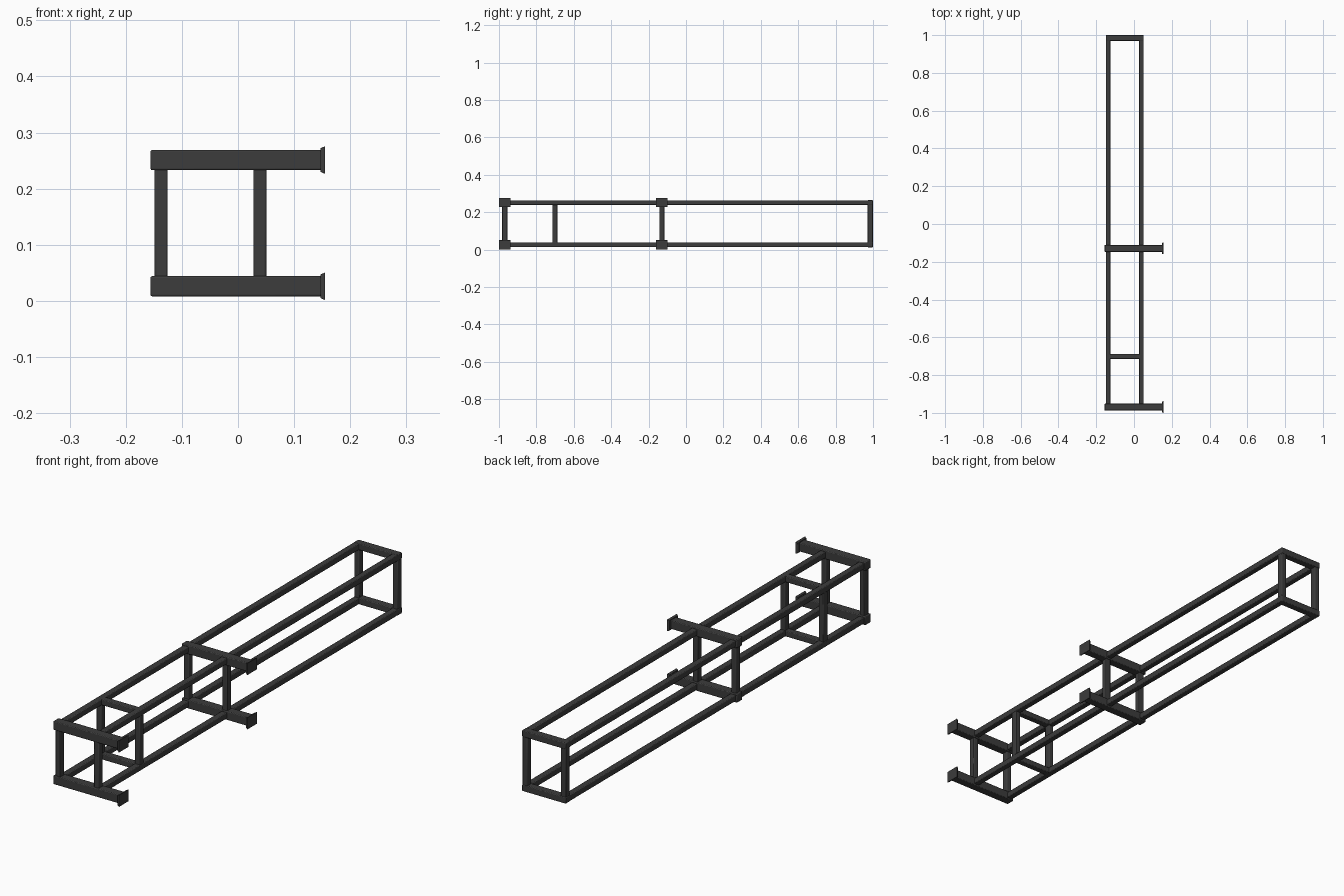
import bpy

if "Cube" in bpy.data.objects:
    bpy.data.objects.remove(bpy.data.objects["Cube"])

DARK = bpy.data.materials.new("dark_steel")
DARK.diffuse_color = (0.045, 0.045, 0.045, 1)
DARK.use_nodes = True
DARK.node_tree.nodes["Principled BSDF"].inputs["Base Color"].default_value = DARK.diffuse_color


def bar(name, x, y, z, bevel=0.003):
    """Bevelled square bar spanning three (min, max) ranges."""
    lo, hi = zip(x, y, z)
    bpy.ops.mesh.primitive_cube_add(size=1, location=[(a + b) / 2 for a, b in zip(lo, hi)])
    ob = bpy.context.object
    ob.name = name
    ob.scale = [b - a for a, b in zip(lo, hi)]
    bpy.ops.object.transform_apply(location=False, rotation=False, scale=True)
    ob.data.materials.append(DARK)
    mod = ob.modifiers.new("rounded_edges", 'BEVEL')
    mod.width, mod.segments = bevel, 2
    bpy.ops.object.shade_smooth_by_angle()
    return ob


def around(c, half):
    return (c - half, c + half)


T = 0.0125                  # half thickness of frame tube
A = 0.018                   # half thickness of mounting arm
XS = (-0.137, 0.039)        # left and right frame sides
ZS = (0.026, 0.251)         # lower and upper levels
ARMS = (-0.969, -0.129)     # mounting frames
BACK, MID = 0.985, -0.701   # plain frames

# Long rails
for x in XS:
    for z in ZS:
        bar("long_rail", around(x, T), (ARMS[0], 0.998), around(z, T))

# Upright posts
for y in (*ARMS, MID, BACK):
    for x in XS:
        bar("upright_post", around(x, T - 0.001), around(y, T + 0.001), ZS)

# Cross bars of the plain frames
for z in ZS:
    bar("middle_cross_bar", XS, around(MID, T + 0.001), around(z, T - 0.0005))
    bar("back_cross_bar", (XS[0] - T, XS[1] + T), around(BACK, 0.015), around(z, T + 0.001))

# Mounting arms with flared end plates
for y in ARMS:
    for z in ZS:
        bar("mounting_arm", (-0.156, 0.15), around(y, A), around(z, A))
        plate = bar("end_plate", (0.147, 0.155), around(y, 0.031), around(z, 0.0245), 0.0005)
        for v in plate.data.vertices:
            if v.co.x < 0:          # narrower towards the arm
                v.co.y *= 0.9
                v.co.z *= 0.86
